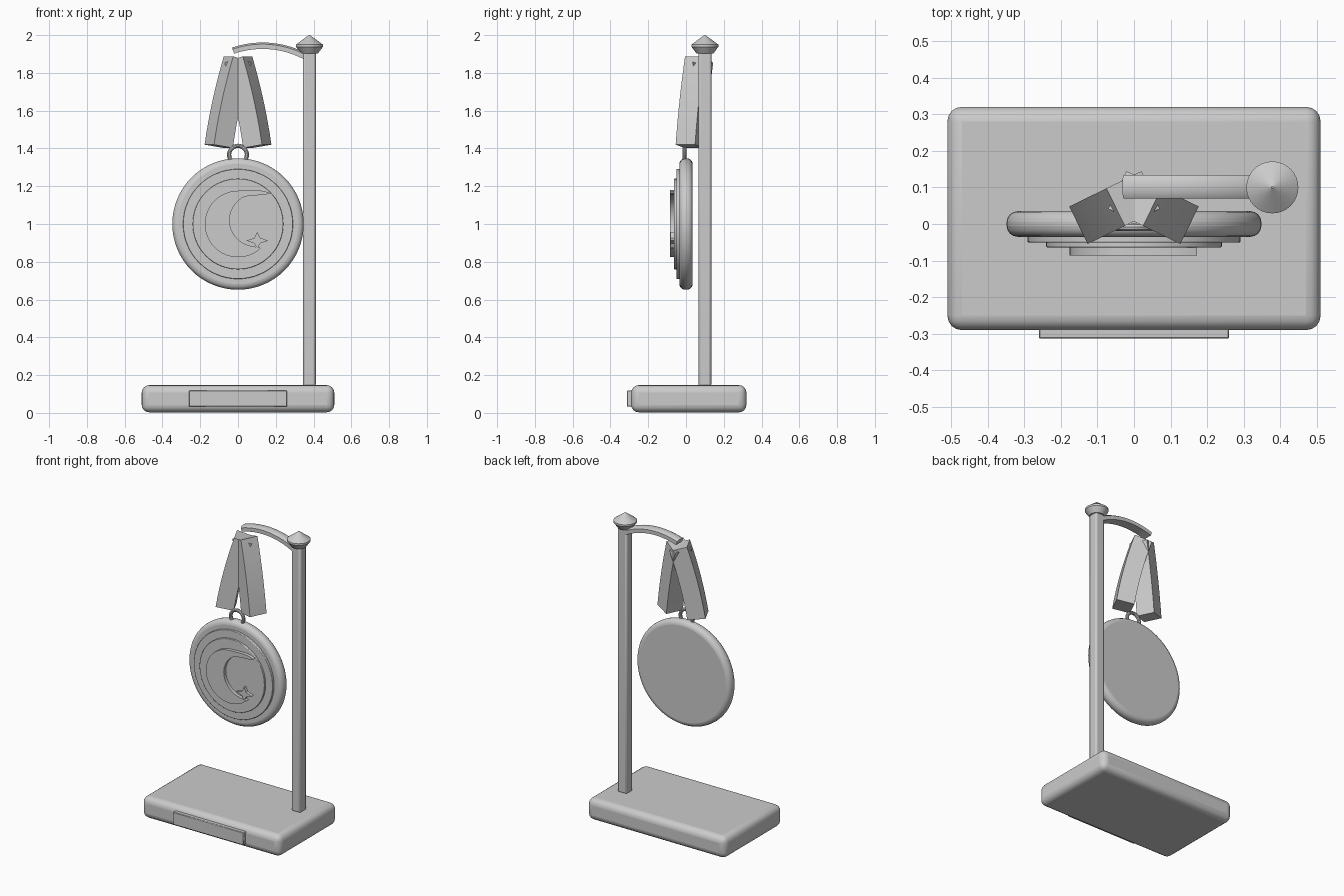
import bpy, bmesh, math
from mathutils import Vector, Matrix

cube = bpy.data.objects.get("Cube")
if cube:
    bpy.data.objects.remove(cube, do_unlink=True)

grey = bpy.data.materials.new("plain grey")
grey.use_nodes = True
COLOUR = (0.6, 0.6, 0.6, 1)
grey.diffuse_color = COLOUR
grey.node_tree.nodes["Principled BSDF"].inputs["Base Color"].default_value = COLOUR


def finish(bm, name, bevel=0, segments=3, smooth=True):
    """Turn a bmesh into an object with optional rounded edges."""
    bmesh.ops.recalc_face_normals(bm, faces=bm.faces)
    mesh = bpy.data.meshes.new(name)
    bm.to_mesh(mesh)
    bm.free()
    mesh.materials.append(grey)
    ob = bpy.data.objects.new(name, mesh)
    bpy.context.collection.objects.link(ob)
    if bevel:
        mod = ob.modifiers.new("rounded edges", "BEVEL")
        mod.width, mod.segments = bevel, segments
    if smooth:
        bpy.ops.object.select_all(action="DESELECT")
        ob.select_set(True)
        bpy.context.view_layer.objects.active = ob
        bpy.ops.object.shade_smooth_by_angle(angle=math.radians(35))
    return ob


def box(name, low, high, **kw):
    low, high = Vector(low), Vector(high)
    bm = bmesh.new()
    bmesh.ops.create_cube(bm, size=1, matrix=Matrix.Translation((low + high) / 2)
                          @ Matrix.Diagonal((*(high - low), 1)))
    return finish(bm, name, **kw)


def loft(name, rings, **kw):
    """Skin a list of equal closed rings and cap both ends."""
    bm = bmesh.new()
    loops = [[bm.verts.new(p) for p in ring] for ring in rings]
    n = len(loops[0])
    for a, b in zip(loops, loops[1:]):
        for i in range(n):
            j = (i + 1) % n
            bm.faces.new((a[i], a[j], b[j], b[i]))
    bm.faces.new(loops[0])
    bm.faces.new(loops[-1])
    return finish(bm, name, **kw)


def circle(radius, steps=64):
    return [(radius * math.cos(math.tau * i / steps), radius * math.sin(math.tau * i / steps))
            for i in range(steps)]


def plate(name, outline, back, front, **kw):
    """Upright plate from an outline around the medal centre."""
    return loft(name, [[(x, y, 1 + z) for x, z in outline] for y in (back, front)], **kw)


# Base, name plate and post
box("base", (-0.51, -0.29, 0.003), (0.51, 0.32, 0.147), bevel=0.04, segments=4)
box("base_plate", (-0.26, -0.313, 0.034), (0.26, -0.27, 0.118), bevel=0.003, segments=1)
POST = (0.378, 0.1)
box("post", (0.344, 0.066, 0.14), (0.412, 0.134, 1.92), bevel=0.012, segments=2)

# Post cap
profile = [(0.045, 1.903), (0.071, 1.938), (0.071, 1.95), (0.003, 2.0)]
loft("post_cap", [[(POST[0] + x, POST[1] + y, z) for x, y in circle(r, 32)] for r, z in profile])

# Arched arm
rings = []
for i in range(13):
    a = math.radians(104 - 4.2 * i) + math.radians(5)
    c, s = math.cos(a), math.sin(a)
    ring = []
    for y, r in ((0.07, -0.017), (0.07, 0.008), (0.085, 0.017),
                 (0.12, 0.017), (0.134, 0.008), (0.134, -0.017)):
        ring.append((0.13 + (0.48 + r) * c, y, 1.464 + (0.48 + r) * s))
    rings.append(ring)
loft("arm", rings)

# Two curved ribbon straps that cross at the top
across, depth = Vector((0.9, 0.44, 0)), Vector((-0.44, 0.9, 0)) * 0.114
for side, name in ((1, "right_ribbon"), (-1, "left_ribbon")):
    rings = []
    for i in range(9):
        t = i / 8
        slope = 0.326 - 0.17 * t
        edge = Vector((-0.025, -0.005, 1.888 - 0.468 * t)) - across * 0.113 * t * (1.35 - 0.35 * t)
        tilt = (across - Vector((0, 0, slope))).normalized() * 0.112
        rings.append([(p.x * side, p.y, p.z)
                      for p in (edge, edge + tilt, edge + tilt + depth, edge + depth)])
    loft(name, rings)

# Hanging ring
rings = []
bm = bmesh.new()
loops = []
for i in range(32):
    a = math.tau * i / 32
    loops.append([bm.verts.new(((0.047 + u) * math.cos(a), v - 0.008, 1.367 + (0.047 + u) * math.sin(a)))
                  for u, v in circle(0.011, 10)])
for i in range(32):
    for j in range(10):
        a, b, k = loops[i - 1], loops[i], j - 1
        bm.faces.new((a[k], a[j], b[j], b[k]))
finish(bm, "hanging_ring")

# Stepped medal disc
layers = [("medal_disc", 0.035, -0.035, 0.348, 0.03), ("medal_step", 0, -0.051, 0.291, 0.004),
          ("medal_face", 0, -0.064, 0.24, 0.004)]
for name, back, front, radius, bevel in layers:
    ob = plate(name, circle(radius), back, front, bevel=bevel, segments=4)
    ob.modifiers[0].limit_method = "ANGLE"

# Raised crescent and four-pointed star
outline = [(0.172, 0.163), (0.14, 0.174), (0.1, 0.179), (0.05, 0.178)]
for a in range(90, 317, 8):
    outline.append((0.176 * math.cos(math.radians(a)), 0.176 * math.sin(math.radians(a))))
for a in range(260, 111, -8):
    outline.append((0.1 + 0.145 * math.cos(math.radians(a)), 0.02 + 0.14 * math.sin(math.radians(a))))
outline += [(0.1, 0.152), (0.14, 0.154)]
plate("crescent", outline, -0.05, -0.086)
star = []
for i in range(8):
    r = 0.021 if i % 2 else (0.058 if i % 4 == 0 else 0.045)
    a = math.tau * i / 8
    star.append((0.102 + r * math.cos(a), -0.088 + r * math.sin(a)))
plate("star", star, -0.05, -0.083)
